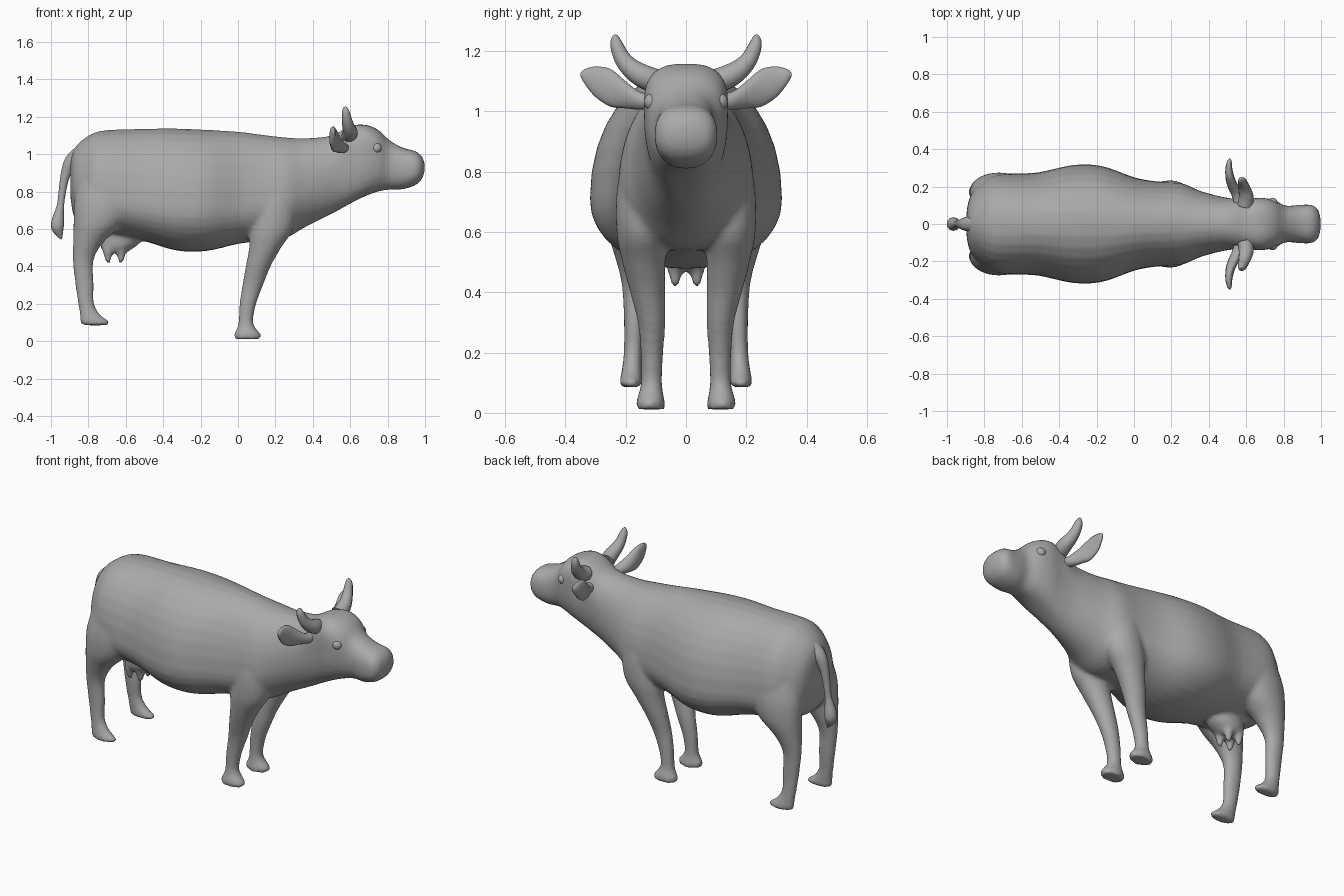
import bpy, bmesh, math
from mathutils import Vector

grey = bpy.data.materials.new("plain grey")
grey.diffuse_color = (0.4, 0.4, 0.4, 1)


def smooth_rows(rows, steps=4):
    """Catmull-Rom resampling of a list of number rows."""
    out = []
    for i in range(len(rows) - 1):
        p = [rows[max(0, min(len(rows) - 1, i + k))] for k in (-1, 0, 1, 2)]
        for s in range(steps):
            t = s / steps
            out.append([0.5 * (2 * b + (c - a) * t + (2 * a - 5 * b + 4 * c - d) * t * t
                               + (3 * b - a - 3 * c + d) * t ** 3) for a, b, c, d in zip(*p)])
    return out + [list(rows[-1])]


def skin(bm, rings):
    """Closed skin over a list of point rings."""
    loops = [[bm.verts.new(p) for p in r] for r in rings]
    for a, b in zip(loops, loops[1:]):
        n = len(a)
        for i in range(n):
            bm.faces.new((a[i], a[(i + 1) % n], b[(i + 1) % n], b[i]))
    bm.faces.new(loops[0])
    bm.faces.new(loops[-1])


def loft(bm, rows, axis, sides=20):
    """Rows of centre x, y, z and two half sizes across the axis."""
    u = Vector((1, 0, 0))
    v = Vector((0, 1, 0)) if axis == "z" else Vector((0, 0, 1))
    rings = []
    for x, y, z, a, b in smooth_rows(rows):
        angles = [2 * math.pi * i / sides for i in range(sides)]
        rings.append([Vector((x, y, z)) + u * max(a, .003) * math.cos(t)
                      + v * max(b, .003) * math.sin(t) for t in angles])
    skin(bm, rings)


def finish(bm, name):
    bmesh.ops.recalc_face_normals(bm, faces=bm.faces)
    for f in bm.faces:
        f.smooth = True
    me = bpy.data.meshes.new(name)
    bm.to_mesh(me)
    bm.free()
    me.materials.append(grey)
    ob = bpy.data.objects.new(name, me)
    bpy.context.collection.objects.link(ob)
    return ob


def tapered_curve(name, rows):
    """Round tube through rows of x, y, z, radius."""
    cu = bpy.data.curves.new(name, "CURVE")
    cu.dimensions = "3D"
    cu.bevel_depth = 1
    cu.bevel_resolution = 3
    cu.use_fill_caps = True
    sp = cu.splines.new("POLY")
    pts = smooth_rows(rows)
    sp.points.add(len(pts) - 1)
    for p, (x, y, z, r) in zip(sp.points, pts):
        p.co = (x, y, z, 1)
        p.radius = max(r, .002)
    sp.use_smooth = True
    cu.materials.append(grey)
    ob = bpy.data.objects.new(name, cu)
    bpy.context.collection.objects.link(ob)


# Torso, neck and head: x, bottom, top, half width, widest height, squareness
trunk = [
    (-.895, .76, .97, .07, .86, 2), (-.875, .66, 1.03, .15, .82, 2),
    (-.82, .60, 1.085, .215, .78, 2.1), (-.73, .58, 1.125, .265, .76, 2.2),
    (-.52, .54, 1.135, .275, .73, 2.1), (-.33, .485, 1.137, .315, .71, 2.1),
    (-.17, .482, 1.13, .31, .71, 2.1), (0, .52, 1.12, .25, .72, 2.1),
    (.12, .535, 1.105, .228, .73, 2.1), (.25, .55, 1.09, .22, .75, 2.1),
    (.36, .61, 1.085, .175, .82, 2.1), (.50, .68, 1.10, .14, .90, 2.2),
    (.60, .735, 1.15, .135, .99, 2.7), (.68, .775, 1.157, .14, 1.02, 2.8),
    (.75, .80, 1.13, .128, 1.0, 2.5), (.81, .81, 1.075, .098, .95, 2.3),
    (.88, .812, 1.035, .102, .92, 2.4), (.95, .835, 1.015, .102, .925, 2.5),
    (.985, .87, .985, .075, .925, 2.3), (.998, .91, .95, .025, .93, 2)]
body = bmesh.new()
rings = []
for x, lo, hi, w, mid, n in smooth_rows(trunk):
    ring = []
    for i in range(32):
        c, s = math.cos(math.pi * i / 16), math.sin(math.pi * i / 16)
        h = hi - mid if s > 0 else mid - lo
        ring.append((x, math.copysign(abs(c) ** (2 / n), c) * w,
                     mid + math.copysign(abs(s) ** (2 / n), s) * h))
    rings.append(ring)
skin(body, rings)

# Legs and hooves, as x, y, z, half depth, half width
hind = [(-.765, .182, .085, .072, .036), (-.765, .182, .105, .078, .038),
        (-.79, .180, .14, .056, .034), (-.812, .176, .20, .043, .031),
        (-.82, .172, .30, .050, .034), (-.828, .172, .43, .056, .042),
        (-.80, .172, .53, .082, .068), (-.745, .172, .63, .135, .098),
        (-.71, .165, .75, .165, .108), (-.70, .14, .90, .14, .10)]
fore = [(.05, .118, .012, .070, .048), (.05, .118, .036, .073, .048),
        (.045, .116, .07, .050, .040), (.042, .114, .11, .039, .035),
        (.053, .113, .20, .045, .038), (.079, .114, .30, .056, .046),
        (.108, .127, .40, .067, .059), (.145, .140, .50, .086, .072),
        (.18, .145, .60, .115, .086), (.20, .14, .74, .11, .09),
        (.20, .12, .88, .08, .08)]
for s in (1, -1):
    for leg in (hind, fore):
        loft(body, [(x, y * s, z, a, b) for x, y, z, a, b in leg], "z")
    # Brow over each eye
    loft(body, [(.70, .07 * s, 1.04, .03, .03), (.715, .107 * s, 1.055, .042, .036),
                (.715, .125 * s, 1.055, .02, .018)], "y")
    # Teats
    for x in (-.695, -.625):
        loft(body, [(x, .036 * s, .415, .010, .010), (x, .036 * s, .44, .018, .018),
                    (x, .034 * s, .48, .028, .028), (x, .03 * s, .53, .03, .03)], "z", 12)
# Udder
loft(body, [(-.655, 0, .47, .05, .045), (-.65, 0, .49, .08, .068),
            (-.63, 0, .53, .11, .08), (-.62, 0, .60, .13, .08)], "z")
ob = finish(body, "body")
m = ob.modifiers.new("blend", "REMESH")
m.mode = "VOXEL"
m.voxel_size = .012
m.use_smooth_shade = True
m = ob.modifiers.new("soften", "SMOOTH")
m.factor = .5
m.iterations = 5

for s, side in ((1, "left"), (-1, "right")):
    # Horns
    tapered_curve(side + "_horn", [(x, y * s, z, r) for x, y, z, r in (
        (.595, .10, 1.10, .042), (.60, .145, 1.118, .040), (.592, .185, 1.145, .034),
        (.583, .213, 1.18, .028), (.577, .23, 1.22, .022), (.574, .234, 1.245, .013),
        (.574, .235, 1.255, .003))])
    # Ears
    ear = bmesh.new()
    loft(ear, [(x, y * s, z, a, b) for x, y, z, a, b in (
        (.57, .09, 1.035, .03, .025), (.555, .15, 1.035, .032, .030),
        (.53, .20, 1.055, .030, .046), (.513, .25, 1.078, .024, .064),
        (.507, .30, 1.098, .018, .052), (.51, .335, 1.115, .012, .026),
        (.512, .35, 1.122, .003, .006))], "y", 14)
    finish(ear, side + "_ear")
    # Eyes
    eye = bmesh.new()
    bmesh.ops.create_uvsphere(eye, u_segments=16, v_segments=10, radius=.028)
    bmesh.ops.translate(eye, verts=eye.verts, vec=(.741, .112 * s, 1.032))
    finish(eye, side + "_eye")

# Tail with its tuft
tapered_curve("tail", [
    (-.84, 0, 1.0, .05), (-.893, 0, .955, .040), (-.925, 0, .88, .026),
    (-.942, 0, .78, .020), (-.95, 0, .72, .021), (-.962, 0, .65, .034),
    (-.965, 0, .61, .036), (-.955, 0, .575, .022), (-.945, 0, .545, .004)])
